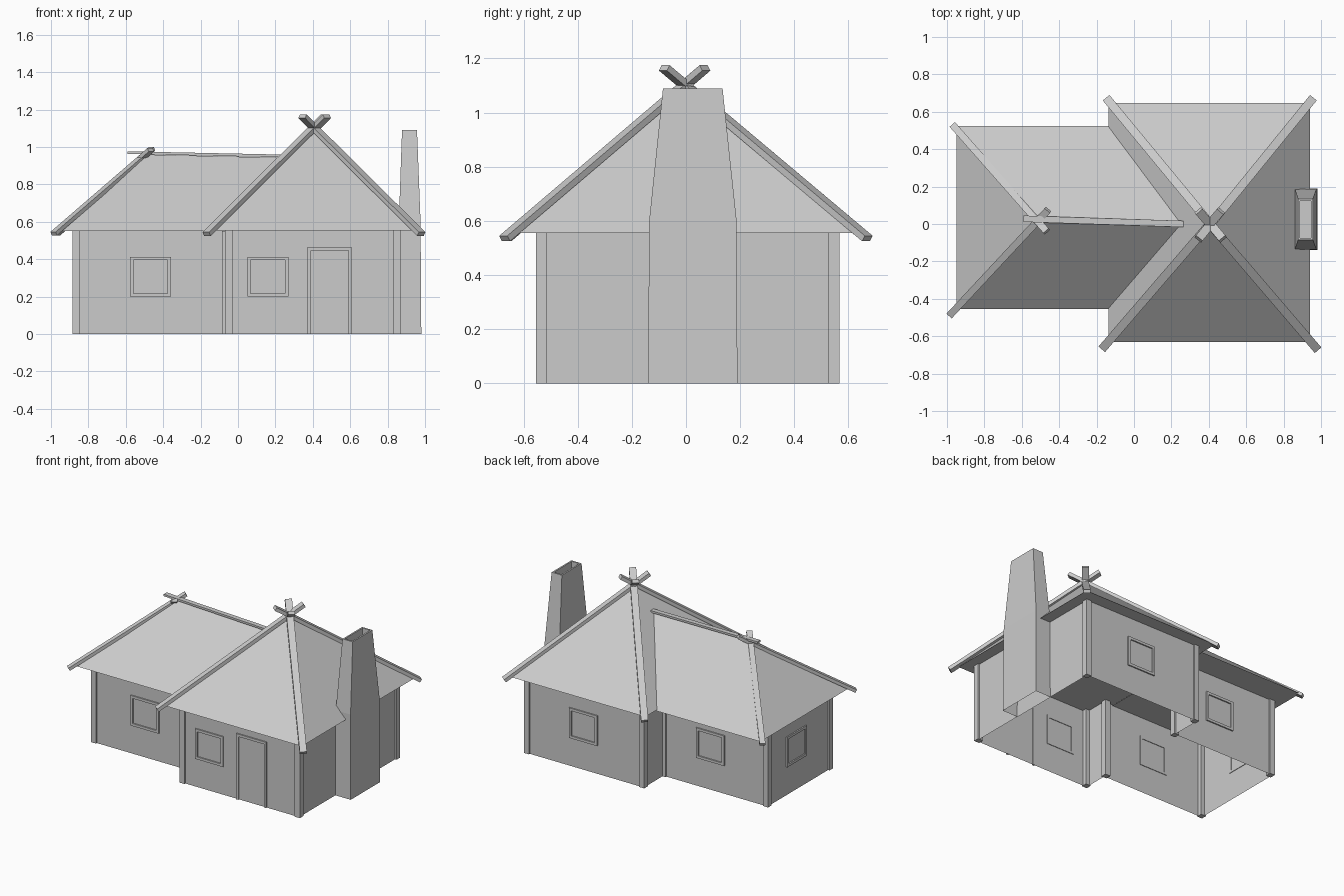
import bpy, bmesh
from mathutils import Vector

if "Cube" in bpy.data.objects:
    bpy.data.objects.remove(bpy.data.objects["Cube"])


def mesh_object(name, verts, faces):
    me = bpy.data.meshes.new(name)
    me.from_pydata(verts, [], faces)
    bm = bmesh.new()
    bm.from_mesh(me)
    bmesh.ops.recalc_face_normals(bm, faces=bm.faces)
    bm.to_mesh(me)
    bm.free()
    ob = bpy.data.objects.new(name, me)
    bpy.context.collection.objects.link(ob)
    return ob


def box(name, lo, hi):
    v = [(x, y, z) for x in (lo[0], hi[0]) for y in (lo[1], hi[1]) for z in (lo[2], hi[2])]
    f = [(0, 1, 3, 2), (4, 6, 7, 5), (0, 4, 5, 1), (2, 3, 7, 6), (0, 2, 6, 4), (1, 5, 7, 3)]
    return mesh_object(name, v, f)


def beam(name, a, b, width, thick):
    a, b = Vector(a), Vector(b)
    h = (b - a).length / 2
    ob = box(name, (-h, -width / 2, -thick / 2), (h, width / 2, thick / 2))
    d = (b - a).normalized()
    side = Vector((0, 0, 1)).cross(d).normalized()
    up = d.cross(side)
    for v in ob.data.vertices:
        v.co = (a + b) / 2 + d * v.co.x + side * v.co.y + up * v.co.z
    return ob


def ring_sheet(name, rings, cap_end=False):
    n = len(rings[0])
    verts = [p for r in rings for p in r]
    faces = [(k * n + i, k * n + (i + 1) % n, (k + 1) * n + (i + 1) % n, (k + 1) * n + i)
             for k in range(len(rings) - 1) for i in range(n)]
    if cap_end:
        faces.append(tuple(range(len(verts) - n, len(verts))))
    return mesh_object(name, verts, faces)


def frame(name, axis, sign, wall, c, w, z0, z1, sill=True):
    # frame bars standing slightly proud of the wall plane
    t = 0.018
    d0, d1 = sorted((wall - sign * 0.004, wall + sign * 0.009))
    bars = [(c - w / 2, c - w / 2 + t, z0, z1), (c + w / 2 - t, c + w / 2, z0, z1),
            (c - w / 2 + t, c + w / 2 - t, z1 - t, z1)]
    if sill:
        bars.append((c - w / 2 + t, c + w / 2 - t, z0, z0 + t))
    for a0, a1, b0, b1 in bars:
        if axis == 'y':
            box(name, (a0, d0, b0), (a1, d1, b1))
        else:
            box(name, (d0, a0, b0), (d1, a1, b1))


# Walls: one open stepped outline
outline = [(-0.875, -0.368), (-0.06, -0.368), (-0.06, -0.545), (0.86, -0.545),
           (0.86, 0.557), (-0.06, 0.557), (-0.06, 0.338), (-0.875, 0.338)]
ring_sheet("walls", [[(x, y, z) for x, y in outline] for z in (0, 0.557)])

# Corner posts
P = 0.04
for x in (-0.07, 0.872 - P):
    for y in (-0.555, 0.567 - P):
        box("main_post", (x, y, 0), (x + P, y + P, 0.557))
for x in (-0.886, -0.085):
    for y in (-0.378, 0.348 - P):
        box("wing_post", (x, y, 0), (x + P, y + P, 0.552))

# Windows and door
frame("wing_front_window", 'y', -1, -0.368, -0.468, 0.22, 0.2, 0.413)
frame("main_front_window", 'y', -1, -0.545, 0.16, 0.22, 0.2, 0.413)
frame("main_back_window", 'y', 1, 0.557, 0.41, 0.22, 0.2, 0.413)
frame("wing_back_window", 'y', 1, 0.338, -0.43, 0.22, 0.2, 0.413)
frame("wing_side_window", 'x', -1, -0.875, 0.02, 0.22, 0.2, 0.413)
frame("door_frame", 'y', -1, -0.545, 0.49, 0.235, 0, 0.465, sill=False)

# Main pyramid roof with flat soffit
E = 0.555
apex = (0.405, 0.003, 1.095)
mesh_object("main_roof",
            [(-0.135, -0.63, E), (0.94, -0.63, E), (0.94, 0.648, E), (-0.135, 0.648, E), apex],
            [(0, 1, 4), (1, 2, 4), (2, 3, 4), (3, 0, 4), (0, 3, 2, 1)])

# Wing roof, hipped at the left and running into the main roof, flat soffit
mesh_object("wing_roof",
            [(-0.95, -0.455, 0.55), (-0.95, 0.525, 0.55), (-0.5, 0.025, 0.96),
             (-0.13, -0.455, 0.55), (-0.13, 0.525, 0.55), (0.26, 0.0, 0.942)],
            [(0, 2, 1), (0, 3, 5, 2), (1, 2, 5, 4), (0, 1, 4, 3)])

# Hip beams crossing at the peaks
for foot, tip in (((-0.168, -0.665), (0.465, 0.07)), ((0.98, -0.67), (0.345, 0.07)),
                  ((0.955, 0.67), (0.345, -0.08)), ((-0.145, 0.67), (0.475, -0.08))):
    beam("main_hip_beam", (*foot, 0.535), (*tip, 1.165), 0.046, 0.024)
beam("wing_hip_beam", (-0.985, -0.488, 0.537), (-0.46, 0.075, 0.99), 0.038, 0.022)
beam("wing_hip_beam", (-0.968, 0.528, 0.537), (-0.467, -0.04, 0.985), 0.038, 0.022)
beam("ridge_beam", (-0.59, 0.028, 0.97), (0.265, 0.0, 0.952), 0.034, 0.014)

# Tapered chimney: outer faces, rim and shallow flue
levels = [(0, 0.857, 0.98, -0.14, 0.19), (0.6, 0.86, 0.976, -0.136, 0.187),
          (1.09, 0.877, 0.957, -0.085, 0.135), (1.09, 0.888, 0.946, -0.074, 0.124),
          (0.93, 0.888, 0.946, -0.074, 0.124)]
ring_sheet("chimney", [[(x0, y0, z), (x1, y0, z), (x1, y1, z), (x0, y1, z)]
                       for z, x0, x1, y0, y1 in levels], cap_end=True)
